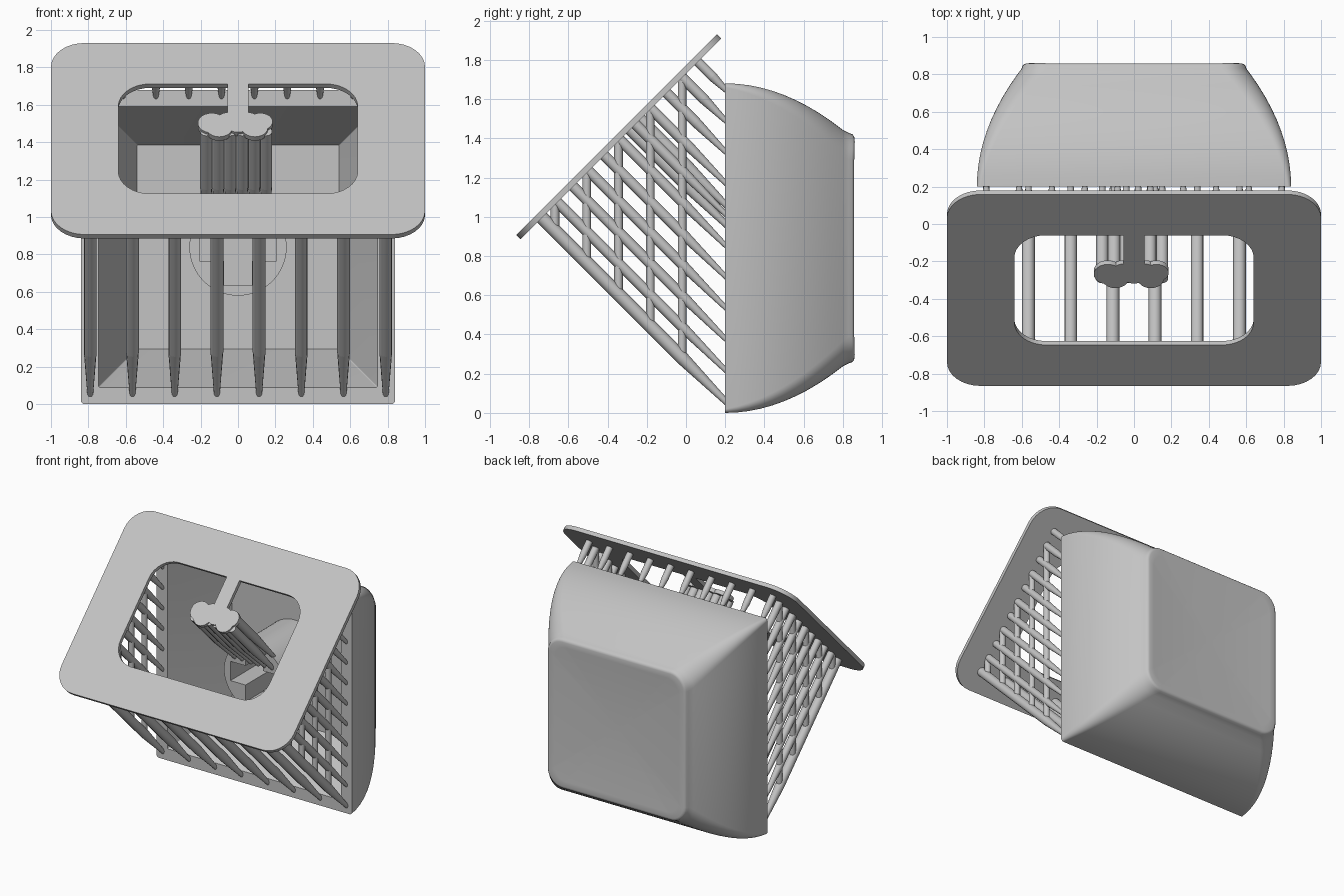
import bpy, bmesh
from math import sin, cos, pi
from mathutils import Matrix, Vector

if "Cube" in bpy.data.objects:
    bpy.data.objects.remove(bpy.data.objects["Cube"], do_unlink=True)

grey = bpy.data.materials.new("light_grey")
grey.use_nodes = True
grey.diffuse_color = (0.55, 0.55, 0.55, 1)
grey.node_tree.nodes["Principled BSDF"].inputs["Base Color"].default_value = grey.diffuse_color

# Tilted frame of the base plate: local z is the plate normal
TILT = Matrix.Translation((0, -0.343, 1.408)) @ Matrix.Rotation(pi / 4, 4, 'X')
THICK = 0.03
CAP_Y, CAP_Z = 0.2, 0.84


def finish(name, bm, smooth=True):
    bmesh.ops.recalc_face_normals(bm, faces=bm.faces)
    mesh = bpy.data.meshes.new(name)
    bm.to_mesh(mesh)
    bm.free()
    obj = bpy.data.objects.new(name, mesh)
    bpy.context.collection.objects.link(obj)
    mesh.materials.append(grey)
    bpy.ops.object.select_all(action='DESELECT')
    obj.select_set(True)
    bpy.context.view_layer.objects.active = obj
    if smooth:
        bpy.ops.object.shade_smooth_by_angle(angle=0.6)
    return obj


def rounded_rect(hx, hy, r, steps=8):
    pts = []
    for q, (sx, sy) in enumerate([(1, 1), (-1, 1), (-1, -1), (1, -1)]):
        for i in range(steps + 1):
            a = (q + i / steps) * pi / 2
            pts.append((sx * (hx - r) + r * cos(a), sy * (hy - r) + r * sin(a)))
    return pts


def tube(bm, a, b, r1, r2):
    a, b = Vector(a), Vector(b)
    d = b - a
    m = Matrix.Translation((a + b) / 2) @ d.to_track_quat('Z', 'Y').to_matrix().to_4x4()
    bmesh.ops.create_cone(bm, cap_ends=True, segments=12, radius1=r1, radius2=r2,
                          depth=d.length, matrix=m)


def tilted_rod(bm, x, v, r, reach=0.782):
    # Straight shaft below the plate, then a tapered tip at the cap rim
    length = reach - v
    taper = min(0.32, length * 0.5)
    p = [TILT @ Vector((x, v, -d)) for d in (0, length - taper, length)]
    tube(bm, p[0], p[1], r, r)
    tube(bm, p[1], p[2], r, r * 0.45)


def prism(bm, pts, depth):
    vs = [bm.verts.new((x, y, -depth / 2)) for x, y in pts]
    face = bm.faces.new(vs)
    ext = bmesh.ops.extrude_face_region(bm, geom=[face])
    top = [g for g in ext["geom"] if isinstance(g, bmesh.types.BMVert)]
    bmesh.ops.translate(bm, verts=top, vec=(0, 0, depth))


# Base plate: rounded frame with a rounded window
bm = bmesh.new()
outer, window = rounded_rect(1, 0.724, 0.18), rounded_rect(0.64, 0.415, 0.17)
loops = [[bm.verts.new((x, y, z)) for x, y in pts]
         for pts, z in ((outer, THICK / 2), (window, THICK / 2),
                        (window, -THICK / 2), (outer, -THICK / 2))]
for k in range(4):
    a, b = loops[k], loops[(k + 1) % 4]
    for i in range(len(a)):
        j = (i + 1) % len(a)
        bm.faces.new((a[i], a[j], b[j], b[i]))
bm.transform(TILT)
finish("base_plate", bm)

# Tongue and scalloped pad carrying the stem supports
PAD = [(-0.14, 0.12, 0.075), (-0.1, 0.085, 0.07), (-0.05, 0.13, 0.07), (0, 0.12, 0.07),
       (0.05, 0.13, 0.07), (0.09, 0.085, 0.07), (0.12, 0.13, 0.065)]
bm = bmesh.new()
prism(bm, [(-0.055, 0.13), (0.055, 0.13), (0.055, 0.43), (-0.055, 0.43)], THICK)
for x, v, r in PAD:
    bmesh.ops.create_cone(bm, cap_ends=True, segments=24, radius1=r, radius2=r,
                          depth=THICK, matrix=Matrix.Translation((x, v, 0)))
bm.transform(TILT)
finish("stem_support_pad", bm)

# Bundle of rods up to the stem
bm = bmesh.new()
for i in range(6):
    x = -0.17 + i * 0.064
    for v in (0.07, 0.14):
        tilted_rod(bm, x, v, 0.033, 0.8)
finish("stem_supports", bm)

# Rod rows around the cap rim
LOW, HIGH, SIDE = -0.569, 0.555, 0.79
bm = bmesh.new()
for i in range(8):
    tilted_rod(bm, -SIDE + i * 2 * SIDE / 7, LOW, 0.034)
finish("bottom_supports", bm)

bm = bmesh.new()
for i in range(10):
    tilted_rod(bm, -SIDE + i * 2 * SIDE / 9, HIGH, 0.025, 0.8)
finish("top_supports", bm)

for side, label in ((1, "left"), (-1, "right")):
    bm = bmesh.new()
    for i in range(1, 10):
        tilted_rod(bm, side * SIDE, LOW + i * (HIGH - LOW) / 10, 0.027)
    for k in range(5):
        y = -0.02 - 0.162 * k
        tube(bm, (side * SIDE, y, 0.26 - y), (side * SIDE, y, y + 1.75), 0.022, 0.022)
    finish(label + "_side_lattice", bm)

# Cap shell: curved outside, dished top, tapered hollow
rings = []


def dish(x, z):
    return 0.836 + 0.035 * x * x + 0.05 * z * z


def add_ring(hx, hz, r, y=None):
    rings.append([(x, dish(x, z) if y is None else y, z) for x, z in rounded_rect(hx, hz, r)])


for scale in (0.04, 0.25, 0.5, 0.75, 0.93, 1):
    add_ring(0.575 * scale, 0.56 * scale, 0.11 * scale)
# rounded shoulder follows the dished edge
for grow, drop in ((0.012, 0.004), (0.021, 0.013), (0.027, 0.03)):
    add_ring(0.575 + grow, 0.56 + grow, 0.11 + grow)
    rings[-1] = [(x, y - drop, z) for x, y, z in rings[-1]]
for i in range(11):
    d = 0.6 * (1 - i / 10)
    add_ring(0.84 - 0.6 * d * d, 0.84 - 0.66 * d * d, 0.02 + 0.11 * d / 0.6, CAP_Y + d)
add_ring(0.745, 0.75, 0.006, CAP_Y)
add_ring(0.54, 0.545, 0.006, 0.7)

bm = bmesh.new()
layers = [[bm.verts.new((x, y, z + CAP_Z)) for x, y, z in ring] for ring in rings]
for a, b in zip(layers, layers[1:]):
    for i in range(len(a)):
        j = (i + 1) % len(a)
        bm.faces.new((a[i], a[j], b[j], b[i]))
bm.faces.new(layers[0])
bm.faces.new(layers[-1])
finish("cap_shell", bm)

# Stem with a cross-shaped socket
TO_CAP = Matrix.Translation((0, 0.46, CAP_Z)) @ Matrix.Rotation(pi / 2, 4, 'X')
bm = bmesh.new()
bmesh.ops.create_cone(bm, cap_ends=True, segments=64, radius1=0.26, radius2=0.26,
                      depth=0.52, matrix=TO_CAP)
stem = finish("stem", bm, False)

w, l = 0.075, 0.205
quarter = [(l, w), (w, w), (w, l)]
cross = []
for q in range(4):
    rot = Matrix.Rotation(q * pi / 2, 2)
    cross += [tuple(rot @ Vector(p)) for p in quarter]
bm = bmesh.new()
prism(bm, cross, 0.7)
bm.transform(Matrix.Translation((0, -0.2, 0)) @ TO_CAP)
cutter = finish("socket_cutter", bm, False)
cutter.hide_render = True

cut = stem.modifiers.new("socket", 'BOOLEAN')
cut.operation = 'DIFFERENCE'
cut.object = cutter
bpy.ops.object.select_all(action='DESELECT')
stem.select_set(True)
bpy.context.view_layer.objects.active = stem
bpy.ops.object.modifier_apply(modifier=cut.name)
bpy.ops.object.shade_smooth_by_angle(angle=0.6)
bpy.data.objects.remove(cutter, do_unlink=True)
